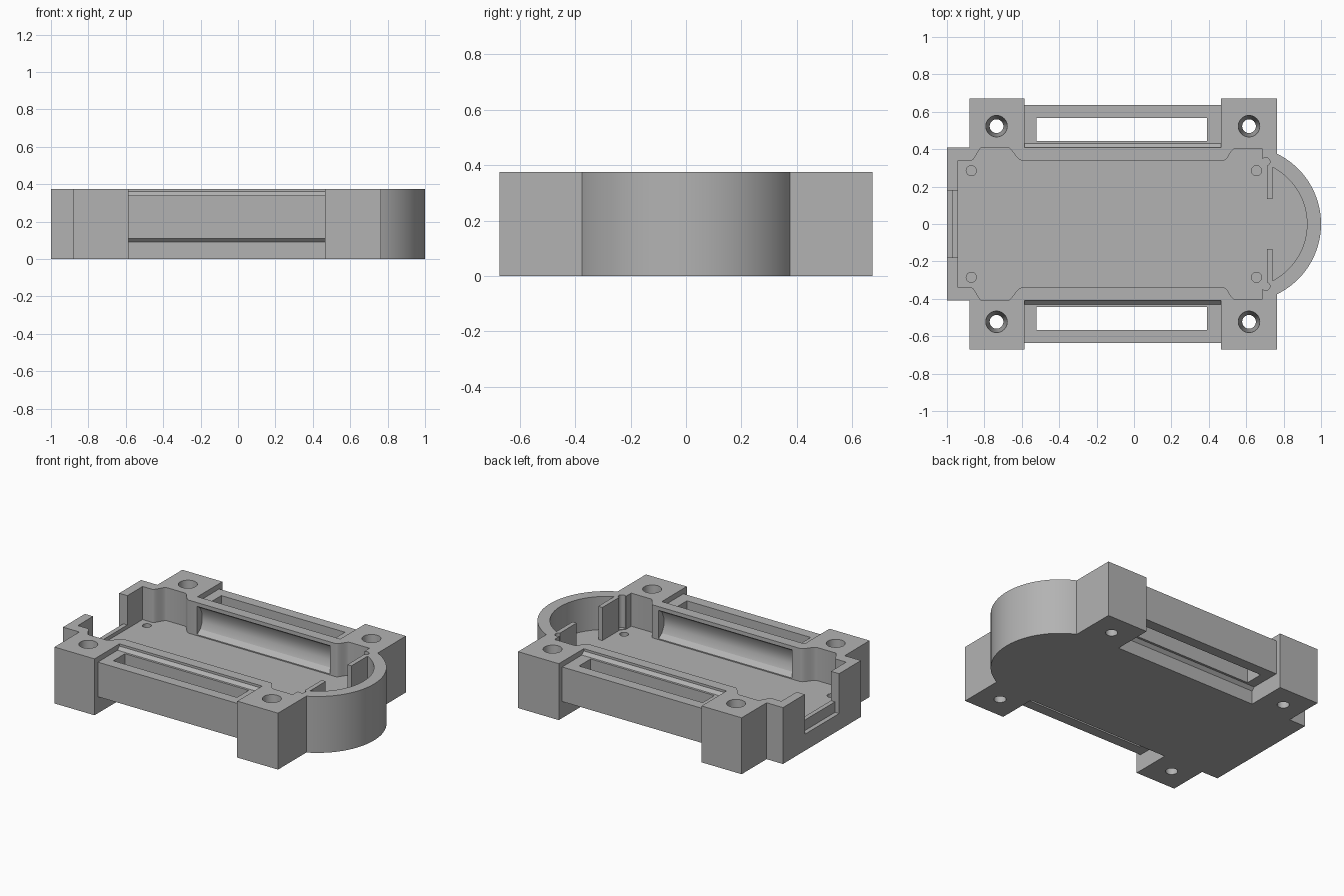
import bpy, bmesh, math
from mathutils import Vector

old = bpy.data.objects.get("Cube")
if old:
    bpy.data.objects.remove(old)

TOP, FLOOR = 0.375, 0.155

grey = bpy.data.materials.new("plain grey")
grey.use_nodes = True
grey.diffuse_color = (0.45, 0.45, 0.45, 1)
grey.node_tree.nodes["Principled BSDF"].inputs["Base Color"].default_value = (0.45, 0.45, 0.45, 1)


def to_object(name, bm):
    bmesh.ops.recalc_face_normals(bm, faces=bm.faces)
    mesh = bpy.data.meshes.new(name)
    bm.to_mesh(mesh)
    bm.free()
    mesh.materials.append(grey)
    obj = bpy.data.objects.new(name, mesh)
    bpy.context.collection.objects.link(obj)
    return obj


def prism(name, points, low, high, axis="z"):
    """Extrude an xy outline along z, or a yz outline along x."""
    bm = bmesh.new()
    place = (lambda a, b, t: (a, b, t)) if axis == "z" else (lambda a, b, t: (t, a, b))
    face = bm.faces.new([bm.verts.new(place(a, b, low)) for a, b in points])
    ext = bmesh.ops.extrude_face_region(bm, geom=[face])
    step = Vector(place(0, 0, high - low))
    bmesh.ops.translate(bm, vec=step, verts=[v for v in ext["geom"] if isinstance(v, bmesh.types.BMVert)])
    return to_object(name, bm)


def box(name, x0, x1, y0, y1, z0, z1):
    return prism(name, [(x0, y0), (x1, y0), (x1, y1), (x0, y1)], z0, z1)


def cone(name, x, y, r_low, r_high, z0, z1):
    bm = bmesh.new()
    bmesh.ops.create_cone(bm, cap_ends=True, segments=40, radius1=r_low, radius2=r_high, depth=z1 - z0)
    bmesh.ops.translate(bm, vec=(x, y, (z0 + z1) / 2), verts=bm.verts)
    return to_object(name, bm)


def arc(cx, cy, r, a0, a1, n):
    return [(cx + r * math.cos(a0 + (a1 - a0) * i / n), cy + r * math.sin(a0 + (a1 - a0) * i / n))
            for i in range(n + 1)]


def s_curve(xa, ya, xb, yb, n=10):
    return [(xa + (xb - xa) * i / n, ya + (yb - ya) * (1 - math.cos(math.pi * i / n)) / 2) for i in range(n + 1)]


def mirrored(half):
    """Close an outline that runs from the -x end to the +x end on the +y side."""
    return half + [(x, -y) for x, y in reversed(half) if abs(y) > 1e-5]


def cut(obj, cutter):
    mod = obj.modifiers.new("cut", "BOOLEAN")
    mod.operation, mod.solver, mod.object = "DIFFERENCE", "EXACT", cutter
    bpy.context.view_layer.update()
    mesh = bpy.data.meshes.new_from_object(obj.evaluated_get(bpy.context.evaluated_depsgraph_get()))
    obj.modifiers.clear()
    obj.data = mesh
    bpy.data.objects.remove(cutter)


# Solid tray with corner blocks and a rounded end
NOSE_X, NOSE_R = 0.583, 0.417
start = math.asin(0.375 / NOSE_R)
outline = [(-1, 0.41), (-0.88, 0.41), (-0.88, 0.672), (0.765, 0.672)]
tray = prism("tray", mirrored(outline + arc(NOSE_X, 0, NOSE_R, start, 0, 28)), 0, TOP)

# Inner cavity with corner pockets and two partition tabs
inner_start = math.acos((0.74 - NOSE_X) / 0.342)
cavity = [(-0.94, 0.34)]
cavity += s_curve(-0.87, 0.34, -0.81, 0.41) + s_curve(-0.68, 0.41, -0.6, 0.34)
cavity += s_curve(0.48, 0.34, 0.54, 0.403)
cavity += [(0.685, 0.403), (0.685, 0.35), (0.71, 0.315), (0.71, 0.135), (0.74, 0.135)]
cavity += arc(NOSE_X, 0, 0.342, inner_start, 0, 28)
cut(tray, prism("cavity_cutter", mirrored(cavity), FLOOR, 0.6))

# Connector opening with a stepped sill
cut(tray, box("opening_cutter", -1.1, -0.93, -0.18, 0.18, 0.18, 0.6))
cut(tray, box("outer_sill_cutter", -1.1, -0.97, -0.18, 0.18, 0.11, 0.5))

for s in (1, -1):
    # Raised side bars left between the blocks
    f = 0.02
    bar = [(0.41, -0.1), (0.41, 0.11 - f), (0.41 + f, 0.11), (0.637, 0.11), (0.637, 0.34),
           (0.41 + f, 0.34), (0.41, 0.34 + f), (0.41, 0.5), (0.8, 0.5), (0.8, -0.1)]
    cut(tray, prism("bar_cutter", [(s * y, z) for y, z in bar], -0.585, 0.465, "x"))
    cut(tray, box("strap_slot_cutter", -0.52, 0.39, min(s * 0.445, s * 0.567), max(s * 0.445, s * 0.567), -0.1, 0.5))

    # Concave groove along the inner side wall
    groove = [(0.3, 0.35), (0.34, 0.35), (0.375, 0.325), (0.395, 0.28), (0.395, 0.225),
              (0.375, 0.185), (0.34, 0.162), (0.3, 0.162)]
    cut(tray, prism("groove_cutter", [(s * y, z) for y, z in groove], -0.54, 0.44, "x"))

    # Tapered screw holes, blind floor holes and wire holes
    for x in (-0.735, 0.615):
        cut(tray, cone("screw_hole_cutter", x, s * 0.523, 0.036, 0.058, -0.01, TOP + 0.01))
    for x in (-0.87, 0.655):
        cut(tray, cone("floor_hole_cutter", x, s * 0.285, 0.027, 0.027, 0.07, 0.25))
    cut(tray, cone("wire_hole_cutter", 0.705, s * 0.333, 0.022, 0.022, FLOOR + 0.003, 0.5))

# Smooth the curved walls and keep the corners crisp
bpy.ops.object.select_all(action="DESELECT")
tray.select_set(True)
bpy.context.view_layer.objects.active = tray
bpy.ops.object.shade_smooth_by_angle(angle=math.radians(30))
